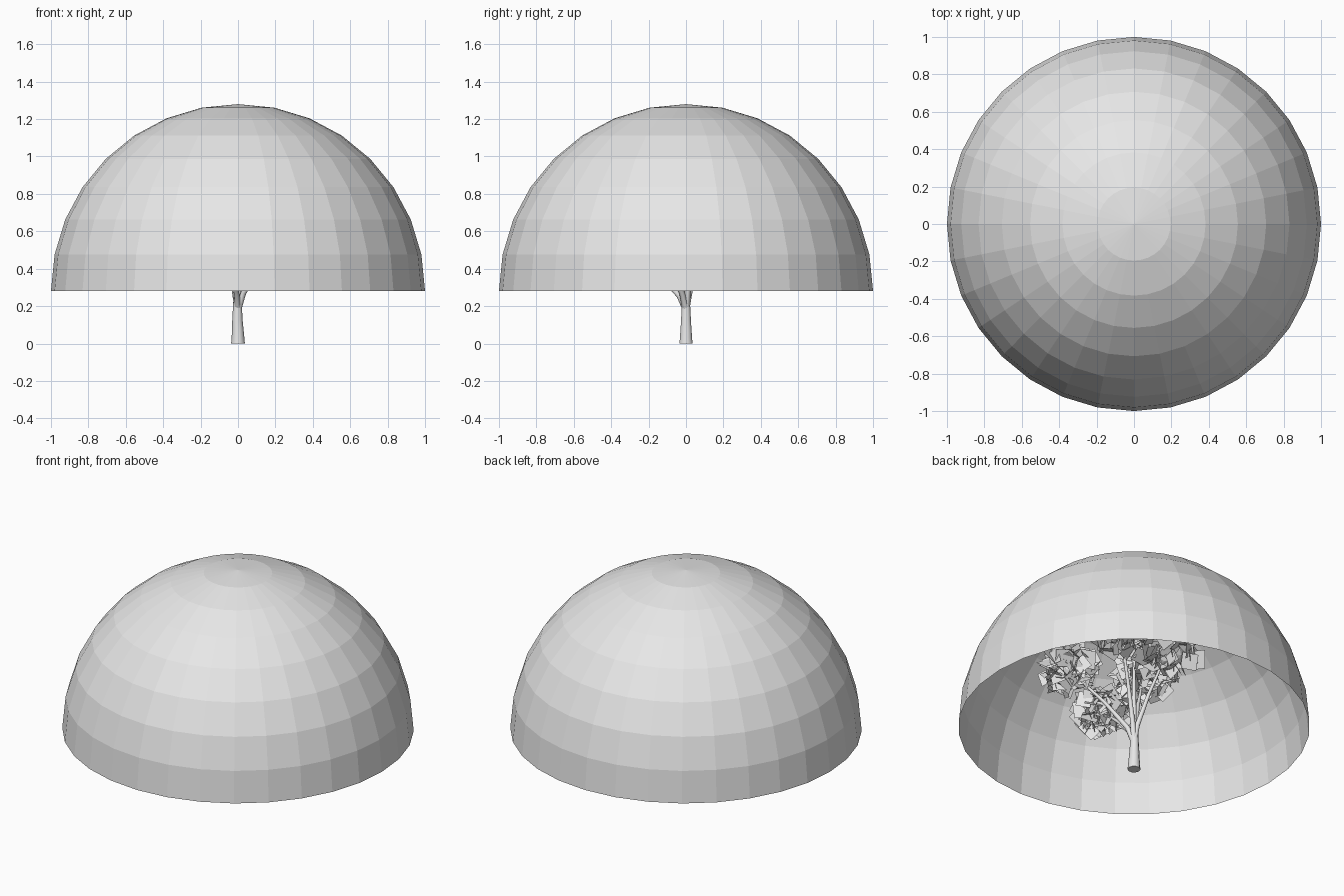
import bpy
import bmesh
import math
import random
from mathutils import Matrix, Vector

random.seed(4)
if "Cube" in bpy.data.objects:
    bpy.data.objects.remove(bpy.data.objects["Cube"])

GREY = (0.8, 0.8, 0.8, 1)
grey = bpy.data.materials.new("light grey")
grey.use_nodes = True
grey.diffuse_color = GREY
grey.node_tree.nodes["Principled BSDF"].inputs["Base Color"].default_value = GREY


def add_object(name, data):
    data.materials.append(grey)
    obj = bpy.data.objects.new(name, data)
    bpy.context.collection.objects.link(obj)
    return obj


def add_mesh(name, bm):
    mesh = bpy.data.meshes.new(name)
    bm.to_mesh(mesh)
    bm.free()
    return add_object(name, mesh)


def add_limb(name, points, radii):
    """Tapered round limb along a path."""
    curve = bpy.data.curves.new(name, "CURVE")
    curve.dimensions = "3D"
    curve.bevel_depth = 1
    curve.bevel_resolution = 3
    curve.use_fill_caps = True
    spline = curve.splines.new("POLY")
    spline.points.add(len(points) - 1)
    for point, co, radius in zip(spline.points, points, radii):
        point.co = (*co, 1)
        point.radius = radius
    obj = add_object(name, curve)
    bpy.ops.object.select_all(action="DESELECT")
    obj.select_set(True)
    bpy.context.view_layer.objects.active = obj
    bpy.ops.object.convert(target="MESH")
    bpy.ops.object.shade_smooth_by_angle(angle=math.radians(50))


def random_direction():
    return Vector([random.gauss(0, 1) for _ in range(3)]).normalized()


def add_leaves(name, centre, radius, count=130):
    """Round clump of randomly turned square leaf cards about a small core."""
    bm = bmesh.new()
    for _ in range(count):
        place = random_direction() * radius * random.uniform(0.45, 0.88)
        place.z *= 0.8
        turn = random_direction().to_track_quat("Z", "Y").to_matrix().to_4x4()
        spin = Matrix.Rotation(random.uniform(0, math.pi), 4, "Z")
        bmesh.ops.create_grid(
            bm, x_segments=1, y_segments=1, size=random.uniform(0.035, 0.055),
            matrix=Matrix.Translation(centre + place) @ turn @ spin)
    bmesh.ops.create_icosphere(bm, subdivisions=2, radius=radius * 0.5,
                               matrix=Matrix.Translation(centre))
    add_mesh(name, bm)


# Open faceted dome: the upper half of a sphere
bm = bmesh.new()
bmesh.ops.create_uvsphere(bm, u_segments=32, v_segments=16, radius=1)
bmesh.ops.delete(bm, geom=[v for v in bm.verts if v.co.z < -0.01], context="VERTS")
bmesh.ops.translate(bm, verts=bm.verts, vec=(0, 0, 0.28))
add_mesh("dome", bm)

# Trunk with a slightly flared foot
add_limb("trunk", [(0, 0, 0), (0, 0, 0.03), (-0.003, 0, 0.12), (-0.003, 0, 0.23)],
         [0.037, 0.034, 0.028, 0.022])

# Branches, each ending in a clump of leaves
clumps = [
    ("back", (-0.07, 0.21, 0.70), 0.21),
    ("front", (-0.06, -0.36, 0.56), 0.16),
    ("right", (-0.21, -0.17, 0.75), 0.18),
    ("left", (0.30, -0.22, 0.64), 0.17),
    ("far_left", (0.20, 0.12, 0.79), 0.19),
    ("top", (0, 0, 0.88), 0.20),
]
for name, end, radius in clumps:
    tip = Vector(end)
    path = [(0, 0, 0.18)]
    for reach, rise in ((0.1, 0.2), (0.45, 0.55), (1, 1)):
        path.append((tip.x * reach, tip.y * reach, 0.18 + (tip.z - 0.18) * rise))
    add_limb(name + "_branch", path, [0.018, 0.015, 0.011, 0.005])
    add_leaves(name + "_leaves", tip, radius)
